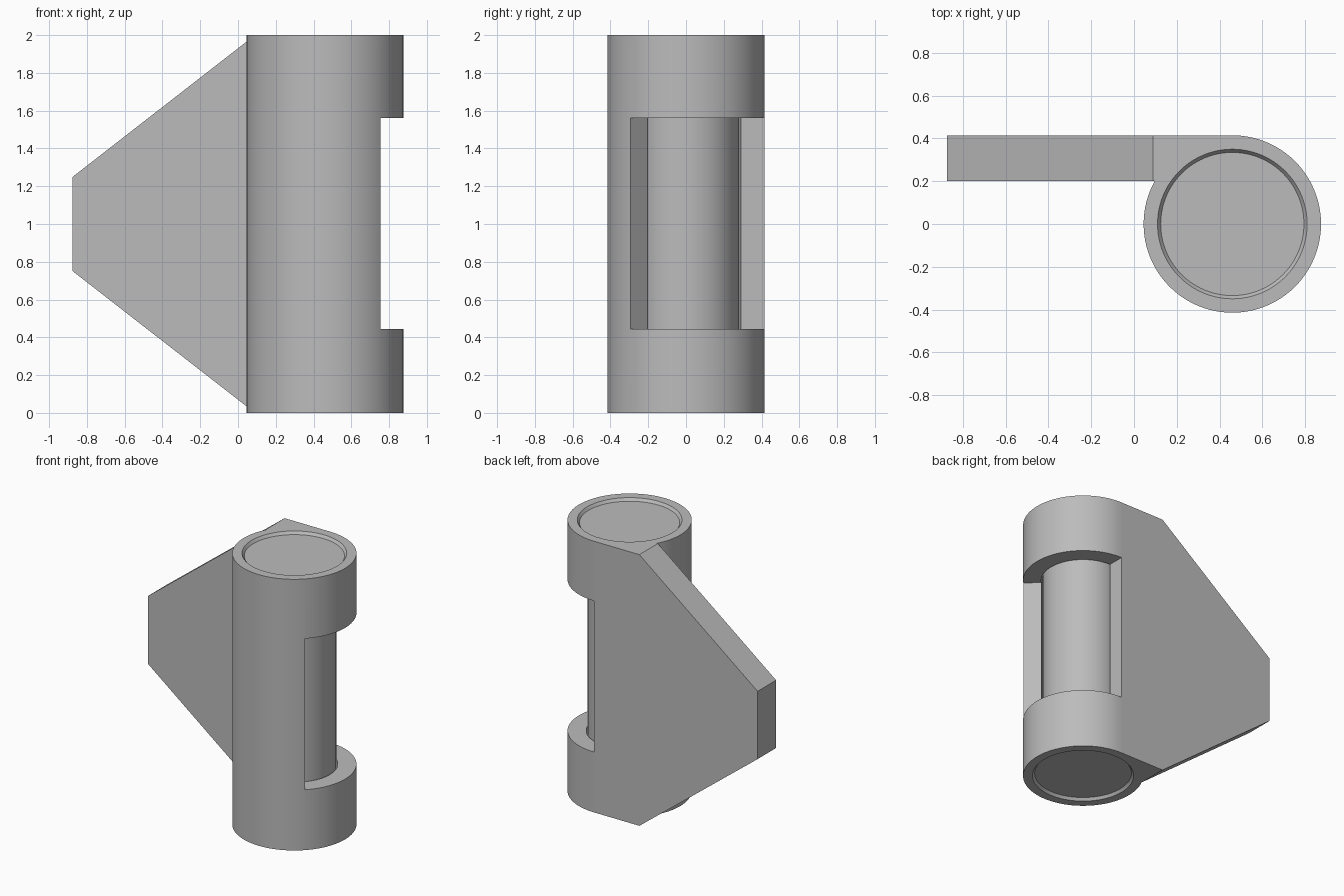
import bpy, bmesh, math

if "Cube" in bpy.data.objects:
    bpy.data.objects.remove(bpy.data.objects["Cube"])

AXIS_X, RADIUS, HEIGHT = 0.46, 0.415, 2.0
SEGMENTS = 96

grey = bpy.data.materials.new("plain grey")
grey.use_nodes = True
colour = (0.5, 0.5, 0.5, 1)
grey.diffuse_color = colour
grey.node_tree.nodes["Principled BSDF"].inputs["Base Color"].default_value = colour


def finish(name, bm):
    bmesh.ops.recalc_face_normals(bm, faces=bm.faces)
    mesh = bpy.data.meshes.new(name)
    bm.to_mesh(mesh)
    bm.free()
    mesh.materials.append(grey)
    obj = bpy.data.objects.new(name, mesh)
    bpy.context.collection.objects.link(obj)
    return obj


def lathe(name, profile):
    """Closed solid turned about the column axis from (radius, z) points."""
    bm = bmesh.new()
    rings = [[bm.verts.new((AXIS_X + r * math.cos(i * math.tau / SEGMENTS),
                            r * math.sin(i * math.tau / SEGMENTS), z))
              for i in range(SEGMENTS)] for r, z in profile]
    for low, high in zip(rings, rings[1:]):
        for i in range(SEGMENTS):
            j = (i + 1) % SEGMENTS
            bm.faces.new((low[i], low[j], high[j], high[i]))
    bm.faces.new(rings[0])
    bm.faces.new(rings[-1])
    return finish(name, bm)


def prism(name, points, offset):
    """Solid made by sweeping a flat outline along an offset."""
    bm = bmesh.new()
    face = bm.faces.new([bm.verts.new(p) for p in points])
    swept = bmesh.ops.extrude_face_region(bm, geom=[face])["geom"]
    bmesh.ops.translate(bm, vec=offset,
                        verts=[v for v in swept if isinstance(v, bmesh.types.BMVert)])
    return finish(name, bm)


def combine(target, other, operation):
    mod = target.modifiers.new(operation, "BOOLEAN")
    mod.operation, mod.solver, mod.object = operation, "EXACT", other
    bpy.context.view_layer.objects.active = target
    bpy.ops.object.modifier_apply(modifier=mod.name)
    bpy.data.objects.remove(other)


def mirrored(half):
    """Complete a lower half profile with its upper mirror image."""
    return half + [(r, HEIGHT - z) for r, z in reversed(half)]


# Round housing with a tapered side plate tangent to its back
housing = lathe("housing", [(RADIUS, 0), (RADIUS, HEIGHT)])
outline = [(-0.875, 0.75), (0.09, 0), (AXIS_X, 0),
           (AXIS_X, HEIGHT), (0.09, HEIGHT), (-0.875, 1.25)]
plate = prism("side_plate", [(x, 0.2, z) for x, z in outline], (0, RADIUS - 0.2, 0))
combine(housing, plate, "UNION")

# Stepped bore with a small chamfer at each mouth
bore = lathe("bore", mirrored([(0.365, -0.02), (0.335, 0.02), (0.335, 0.1), (0.29, 0.1)]))
combine(housing, bore, "DIFFERENCE")

# Wedge window on the right side
wedge = [(0, 0), (0, 1), (1, 1), (1, -1)]
window = prism("window", [(AXIS_X + x, y, 0.445) for x, y in wedge], (0, 0, 1.115))
combine(housing, window, "DIFFERENCE")

# Pin with wide heads filling the bore mouths
pin = lathe("pin", mirrored([(0.335, 0.02), (0.335, 0.1), (0.28, 0.1)]))

for obj in (housing, pin):
    bpy.ops.object.select_all(action="DESELECT")
    obj.select_set(True)
    bpy.context.view_layer.objects.active = obj
    bpy.ops.object.shade_smooth_by_angle(angle=math.radians(30))
